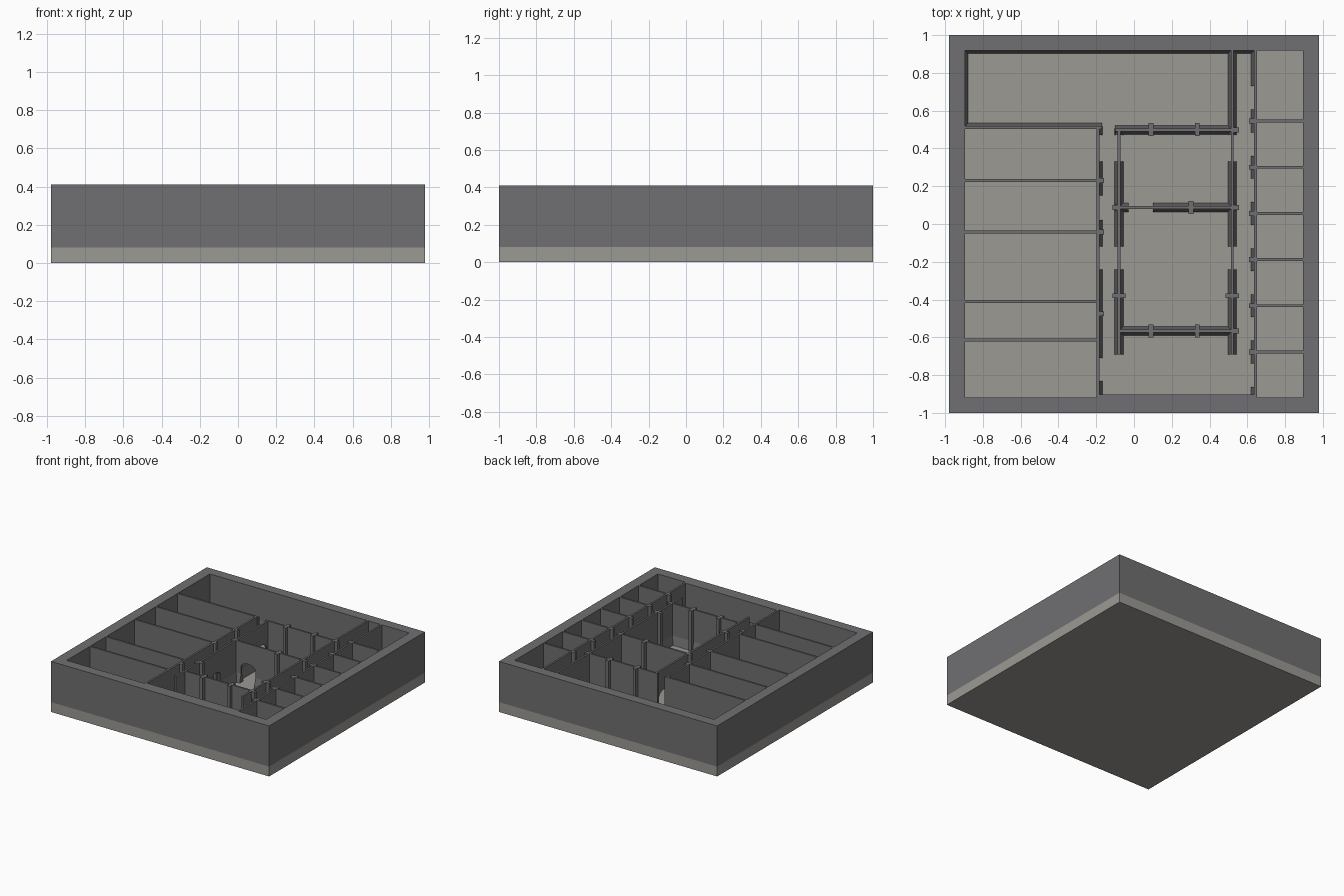
import bpy, bmesh, math
from mathutils import Vector

if "Cube" in bpy.data.objects:
    bpy.data.objects.remove(bpy.data.objects["Cube"], do_unlink=True)

FLOOR, TOP = 0.08, 0.41
T = 0.0075            # half thickness of inner walls
RUN, RISE = 0.016, 0.07   # skirting slope
DOOR_H = 0.165


def material(name, rgb):
    m = bpy.data.materials.new(name)
    m.use_nodes = True
    m.diffuse_color = (*rgb, 1)
    m.node_tree.nodes["Principled BSDF"].inputs["Base Color"].default_value = (*rgb, 1)
    return m


STONE = material("light_stone_grey", (0.33, 0.32, 0.295))
WALL = material("dark_wall_grey", (0.162, 0.162, 0.168))


def finish(name, bm, mat):
    bmesh.ops.recalc_face_normals(bm, faces=bm.faces)
    me = bpy.data.meshes.new(name)
    bm.to_mesh(me)
    bm.free()
    me.materials.append(mat)
    ob = bpy.data.objects.new(name, me)
    bpy.context.collection.objects.link(ob)
    return ob


def prism(bm, pts, direction):
    """Extrude a polygon along a direction."""
    face = bm.faces.new([bm.verts.new(p) for p in pts])
    ext = bmesh.ops.extrude_face_region(bm, geom=[face])
    verts = [g for g in ext["geom"] if isinstance(g, bmesh.types.BMVert)]
    bmesh.ops.translate(bm, verts=verts, vec=direction)


def box(bm, x0, x1, y0, y1, z0, z1):
    prism(bm, [(x0, y0, z0), (x1, y0, z0), (x1, y1, z0), (x0, y1, z0)],
          Vector((0, 0, z1 - z0)))


def door_outline(a, b):
    """Arched opening from a to b."""
    r, c = (b - a) / 2, (a + b) / 2
    rise = r * 0.6
    spring = FLOOR + DOOR_H - rise
    arc = [(c - r * math.cos(math.pi * i / 8), spring + rise * math.sin(math.pi * i / 8))
           for i in range(9)]
    return [(a, FLOOR)] + arc + [(b, FLOOR)]


def wall(name, axis, pos, a, b, doors=(), skirts=(-1, 1), thick=True):
    """Wall along an axis with arched doorways and sloped skirting."""
    def at(along, across, z):
        return (along, across, z) if axis == "x" else (across, along, z)

    doors = sorted(doors)
    bm = bmesh.new()
    outline = [(a, FLOOR)]
    for d in doors:
        outline += door_outline(*d)
    outline += [(b, FLOOR), (b, TOP), (a, TOP)]
    if thick:
        step = Vector(at(0, 2 * T, 0))
        prism(bm, [at(u, pos - T, z) for u, z in outline], step)
    # skirting runs between the doorways
    ends = [a] + [v for d in doors for v in d] + [b]
    for u0, u1 in zip(ends[::2], ends[1::2]):
        for s in skirts:
            inner = pos + s * T
            tri = [(inner, FLOOR), (inner + s * RUN, FLOOR), (inner, FLOOR + RISE)]
            prism(bm, [at(u0, c, z) for c, z in tri], Vector(at(u1 - u0, 0, 0)))
    finish(name, bm, WALL)


# Floor slab
bm = bmesh.new()
box(bm, -0.98, 0.98, -1, 1, 0, FLOOR)
finish("floor_slab", bm, STONE)

# Outer wall ring
bm = bmesh.new()
rings = []
for hx, hy, z in ((0.98, 1, FLOOR), (0.98, 1, TOP), (0.895, 0.918, TOP), (0.895, 0.918, FLOOR)):
    rings.append([bm.verts.new((sx * hx, sy * hy, z))
                  for sx, sy in ((-1, -1), (1, -1), (1, 1), (-1, 1))])
for i in range(4):
    r0, r1 = rings[i], rings[(i + 1) % 4]
    for j in range(4):
        k = (j + 1) % 4
        bm.faces.new((r0[j], r0[k], r1[k], r1[j]))
finish("outer_wall", bm, WALL)

# Central block walls
side_doors = [(-0.24, -0.12), (0.33, 0.47)]
wall("block_right_wall", "y", -0.08, -0.69, 0.505, side_doors)
wall("block_left_wall", "y", 0.52, -0.69, 0.918, side_doors)
wall("block_back_wall", "x", 0.498, -0.1, 0.54)
wall("block_middle_wall", "x", 0.088, -0.1, 0.54, [(-0.03, 0.1)])
wall("block_front_wall", "x", -0.566, -0.08, 0.52)

# Right-hand rooms
wall("right_corridor_wall", "y", -0.19, -0.918, 0.518,
     [(-0.83, -0.71), (-0.24, -0.12), (0.02, 0.15), (0.33, 0.47)], (1,))
wall("back_hall_wall", "x", 0.51, -0.895, -0.17, (), (1,))
for i, y in enumerate((0.23, -0.042, -0.41, -0.615)):
    wall(f"right_room_divider_{i + 1}", "x", y, -0.895, -0.19, (), ())

# Left-hand cells, evenly spaced
PITCH = 0.2445
cell_lines = [0.545 - PITCH * i for i in range(6)]
cell_doors = [(y + 0.06, y + PITCH - 0.06) for y in cell_lines]
cell_doors.append((cell_lines[-1] - 0.185, cell_lines[-1] - 0.06))
wall("left_corridor_wall", "y", 0.643, -0.918, 0.918, cell_doors, (-1,))
for i, y in enumerate(cell_lines):
    wall(f"left_cell_divider_{i + 1}", "x", y, 0.643, 0.895, (), ())

# Entrance lining and hall skirting
wall("entrance_lining", "x", -0.911, -0.19, 0.643, [(-0.02, 0.11)], ())
wall("hall_back_skirting", "x", 0.9255, -0.895, 0.635, (), (-1,), thick=False)
wall("hall_side_skirting", "y", -0.9025, 0.51, 0.918, (), (1,), thick=False)

# Pilasters
bm = bmesh.new()
W, D = 0.013, 0.035
for x in (0.09, 0.335):
    for y in (0.5, -0.566):
        box(bm, x - W, x + W, y - D, y + D, FLOOR, TOP)
box(bm, 0.302 - W, 0.302 + W, 0.088 - D, 0.088 + D, FLOOR, TOP)
for x in (-0.08, 0.52):
    box(bm, x - D, x + D, -0.38 - W, -0.38 + W, FLOOR, TOP)
for y in (0.498, 0.088, -0.566):
    box(bm, 0.52, 0.52 + D, y - W, y + W, FLOOR, TOP)
box(bm, -0.08 - D, -0.08, 0.088 - W, 0.088 + W, FLOOR, TOP)
for y in (0.23, -0.042, -0.475):
    box(bm, -0.19, -0.158, y - W, y + W, FLOOR, TOP)
for y in cell_lines:
    box(bm, 0.608, 0.643, y - W, y + W, FLOOR, TOP)
finish("pilasters", bm, WALL)
